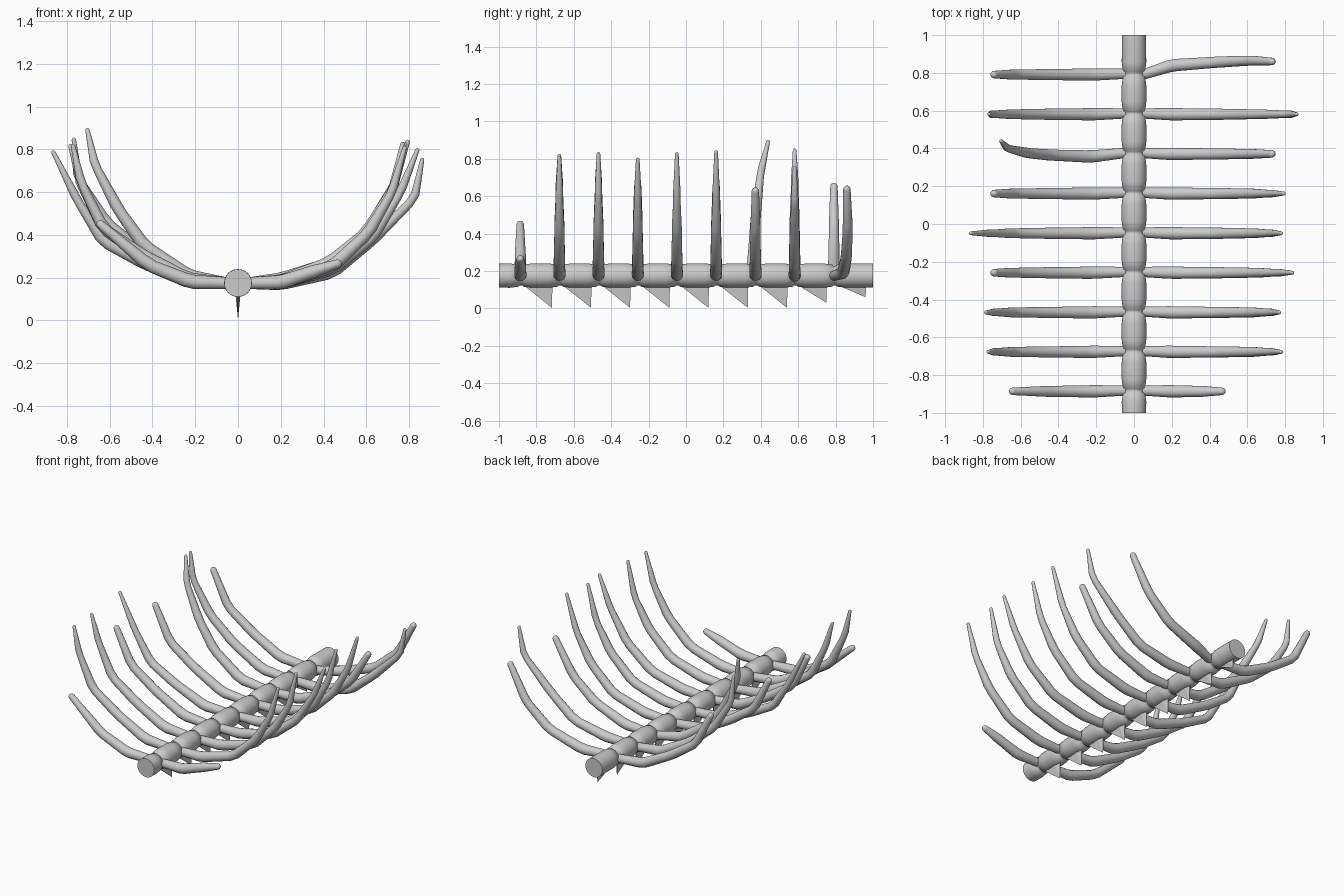
import bpy, math
from mathutils import Vector

if "Cube" in bpy.data.objects:
    bpy.data.objects.remove(bpy.data.objects["Cube"])

ZC = 0.175          # height of the spine axis
JOINTS = [-0.882, -0.673, -0.464, -0.254, -0.045, 0.165, 0.375, 0.585, 0.795]


def make_object(name, verts, faces, smooth=True):
    me = bpy.data.meshes.new(name)
    me.from_pydata([tuple(v) for v in verts], [], faces)
    ob = bpy.data.objects.new(name, me)
    bpy.context.collection.objects.link(ob)
    for p in me.polygons:
        p.use_smooth = smooth and len(p.vertices) == 4
    return ob


def tube(name, pts, radii, sides=14):
    """Sweep circles along a path and cap both ends."""
    pts = [Vector(p) for p in pts]
    verts, faces, n = [], [], len(pts)
    for i, (p, r) in enumerate(zip(pts, radii)):
        a = (p - pts[i - 1]).normalized() if i > 0 else Vector()
        b = (pts[i + 1] - p).normalized() if i < n - 1 else Vector()
        t = (a + b).normalized()
        ref = Vector((0, 1, 0)) if abs(t.y) < 0.9 else Vector((0, 0, 1))
        u = t.cross(ref).normalized()
        v = t.cross(u)
        for k in range(sides):
            w = 2 * math.pi * k / sides
            verts.append(p + (u * math.cos(w) + v * math.sin(w)) * r)
    for i in range(n - 1):
        for k in range(sides):
            k2 = (k + 1) % sides
            faces.append((i * sides + k, i * sides + k2,
                          (i + 1) * sides + k2, (i + 1) * sides + k))
    faces.append(tuple(reversed(range(sides))))
    faces.append(tuple(range((n - 1) * sides, n * sides)))
    return make_object(name, verts, faces)


# Spine: barrel vertebrae pinched at each joint
prof = [(-1.0, 0.064)]
for j in JOINTS:
    prof += [(j - 0.06, 0.065), (j - 0.013, 0.059), (j - 0.008, 0.052),
             (j + 0.008, 0.052), (j + 0.013, 0.059), (j + 0.06, 0.065)]
prof.append((1.0, 0.064))
tube("spine", [(0, y, ZC) for y, r in prof], [r for y, r in prof], 32)

# Thin swept-back spikes under the vertebrae
for i, j in enumerate(JOINTS):
    tip = {7: 0.03, 8: 0.06}.get(i, 0.003)
    y0, y1, zt = j + 0.012, j + 0.168, 0.125
    w = 0.012
    verts = [(-0.004, y0, zt), (-w, j + 0.12, zt), (-0.004, y1, zt),
             (0.004, y1, zt), (w, j + 0.12, zt), (0.004, y0, zt),
             (0, j + 0.165, tip)]
    faces = [(5, 4, 3, 2, 1, 0)] + [(k, (k + 1) % 6, 6) for k in range(6)]
    make_object("spike_%d" % (i + 1), verts, faces, False)

# Rib paths as (distance from centre, height), per side
RIGHT = [(0.2, 0.18), (0.44, 0.25), (0.61, 0.41), (0.72, 0.60)]
LEFT = [(0.23, 0.19), (0.44, 0.30), (0.63, 0.43), (0.735, 0.65)]
LOW = [(0.22, 0.18), (0.44, 0.27), (0.63, 0.37), (0.75, 0.56), (0.865, 0.79)]
right_paths = [
    [(0.2, 0.178), (0.34, 0.225), (0.475, 0.268)],
    RIGHT + [(0.78, 0.81)], RIGHT + [(0.77, 0.83)],
    [(0.2, 0.18), (0.44, 0.24), (0.63, 0.39), (0.76, 0.60), (0.84, 0.80)],
    RIGHT + [(0.78, 0.83)], RIGHT + [(0.795, 0.84)],
    [(0.2, 0.18), (0.43, 0.27), (0.60, 0.41), (0.735, 0.635)],
    [(0.2, 0.175), (0.44, 0.225), (0.62, 0.37), (0.825, 0.57), (0.862, 0.755)],
    [(0.2, 0.19), (0.44, 0.27), (0.61, 0.42), (0.735, 0.645)]]
left_paths = [
    [(0.22, 0.18), (0.42, 0.26), (0.65, 0.455)],
    LEFT + [(0.772, 0.82)], LEFT + [(0.785, 0.82)],
    LEFT[:3] + [(0.745, 0.66)], LOW, LEFT[:3] + [(0.745, 0.66)],
    [(0.23, 0.205), (0.44, 0.35), (0.56, 0.52), (0.67, 0.73), (0.705, 0.895)],
    [(0.22, 0.19), (0.44, 0.31), (0.62, 0.46), (0.75, 0.67), (0.768, 0.85)],
    LEFT[:3] + [(0.745, 0.66)]]
# Sideways (y) bends of the two displaced ribs
BEND = {("right", 8): [0.045, 0.062, 0.07, 0.065],
        ("left", 6): [-0.018, -0.01, 0.0, 0.025, 0.065]}
RADII = [0.033, 0.030, 0.027, 0.020, 0.010]


def rib(side, i, path):
    s = 1 if side == "right" else -1
    bend = BEND.get((side, i), [-0.004] * 5)
    pts = [Vector((0, JOINTS[i], ZC)), Vector((s * 0.06, JOINTS[i], ZC))]
    pts += [Vector((s * x, JOINTS[i] + b, z)) for (x, z), b in zip(path, bend)]
    rad = [0.026, 0.028] + RADII[:len(path)]
    if len(path) == 3:
        rad[-1] = 0.020
    # Soften each bend with two points
    P, R = [pts[0], pts[1]], rad[:2]
    for k in range(2, len(pts) - 1):
        for q in (k - 1, k + 1):
            P.append(pts[k].lerp(pts[q], 0.12))
            R.append(rad[k])
    # Rounded tip
    end, r = pts[-1], rad[-1]
    d = (end - pts[-2]).normalized()
    for a in (0, 30, 55, 75, 88):
        a = math.radians(a)
        P.append(end + d * r * (math.sin(a) - 0.5))
        R.append(r * math.cos(a))
    tube("%s_rib_%d" % (side, i + 1), P, R)


for i in range(9):
    rib("right", i, right_paths[i])
    rib("left", i, left_paths[i])
